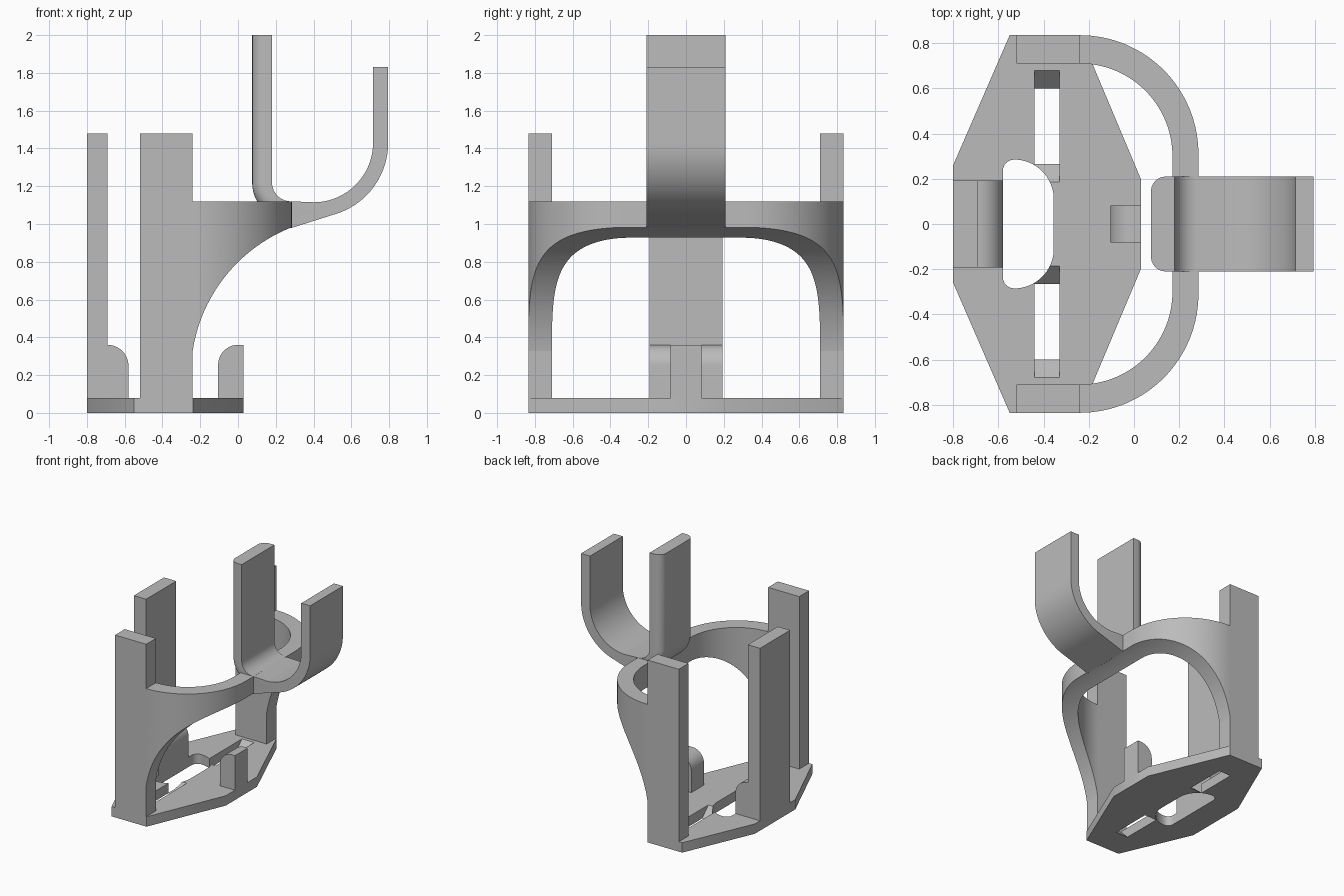
import bpy, bmesh
from math import cos, sin, radians, hypot

cube = bpy.data.objects.get("Cube")
if cube:
    bpy.data.objects.remove(cube, do_unlink=True)

GREY = (0.5, 0.5, 0.5, 1)
mat = bpy.data.materials.new("light grey")
mat.use_nodes = True
mat.diffuse_color = GREY
mat.node_tree.nodes["Principled BSDF"].inputs["Base Color"].default_value = GREY


def arc(cx, cy, r, a0, a1, n=16):
    angles = [radians(a0 + (a1 - a0) * i / n) for i in range(n + 1)]
    return [(cx + r * cos(a), cy + r * sin(a)) for a in angles]


def mirrored(points):
    """Close a half outline by reflecting it in its second coordinate."""
    return points + [(x, -y) for x, y in reversed(points)]


def prism(name, outline, lo, hi, axis):
    """Extrude an outline along x, y or z; outline uses the other two axes."""
    place = {"x": lambda a, b, h: (h, a, b),
             "y": lambda a, b, h: (a, h, b),
             "z": lambda a, b, h: (a, b, h)}[axis]
    bm = bmesh.new()
    face = bm.faces.new([bm.verts.new(place(a, b, lo)) for a, b in outline])
    grown = bmesh.ops.extrude_face_region(bm, geom=[face])["geom"]
    shift = place(0, 0, hi - lo)
    bmesh.ops.translate(bm, vec=shift, verts=[v for v in grown if isinstance(v, bmesh.types.BMVert)])
    bmesh.ops.recalc_face_normals(bm, faces=bm.faces)
    mesh = bpy.data.meshes.new(name)
    bm.to_mesh(mesh)
    bm.free()
    mesh.materials.append(mat)
    obj = bpy.data.objects.new(name, mesh)
    bpy.context.collection.objects.link(obj)
    return obj


def cut(obj, cutters):
    for cutter in cutters:
        mod = obj.modifiers.new("cut", "BOOLEAN")
        mod.operation = "DIFFERENCE"
        mod.solver = "EXACT"
        mod.object = cutter
    bpy.context.view_layer.update()
    result = obj.evaluated_get(bpy.context.evaluated_depsgraph_get())
    mesh = bpy.data.meshes.new_from_object(result)
    obj.modifiers.clear()
    obj.data = mesh
    for cutter in cutters:
        bpy.data.objects.remove(cutter, do_unlink=True)


def smooth(obj):
    obj.data.shade_smooth()
    obj.data.set_sharp_from_angle(angle=radians(30))


# Base plate with a central opening and two slots with sloping ends
base = prism("base_plate", mirrored([(-0.8, 0.26), (-0.55, 0.835), (-0.237, 0.835), (0.03, 0.2)]),
             0, 0.08, "z")
opening = prism("opening_cutter", mirrored(arc(-0.53, 0.235, 0.05, 180, 90, 6)
                                           + arc(-0.53, 0.11, 0.175, 90, 0)[1:]), -0.1, 0.2, "z")
slots = []
for s in (-1, 1):
    slot = [(0.275 * s, -0.01), (0.59 * s, -0.01), (0.69 * s, 0.09), (0.175 * s, 0.09)]
    slots.append(prism("slot_cutter", slot, -0.44, -0.33, "x"))
cut(base, [opening] + slots)
smooth(base)

# Side posts
for side, s in (("left", 1), ("right", -1)):
    lo, hi = sorted((0.71 * s, 0.835 * s))
    prism(side + "_post", [(-0.52, 0), (-0.24, 0), (-0.24, 1.48), (-0.52, 1.48)], lo, hi, "y")

# Rounded wall joining the posts, arched underneath
outer = [(-0.3, 0.835)] + arc(-0.24, 0.31, 0.525, 90, 0, 32)
inner = [(-0.3, 0.71)] + arc(-0.24, 0.3, 0.41, 90, 0, 32)
wall_outline = mirrored(outer) + list(reversed(mirrored(inner)))
wall = prism("curved_wall", wall_outline, 0, 1.12, "z")
arch = [(-0.35, -0.1), (-0.35, 0.2)] + arc(0.59, 0.2, 0.84, 180, 90, 48) + [(0.59, -0.1)]
cut(wall, [prism("arch_cutter", arch, -1, 1, "y")])
smooth(wall)

# Back plate with a rounded foot block
back = prism("back_plate", [(-0.8, 0.02), (-0.58, 0.02)] + arc(-0.69, 0.25, 0.11, 0, 90)
             + [(-0.69, 1.48), (-0.8, 1.48)], -0.193, 0.193, "y")
smooth(back)

# Small front peg
peg = prism("front_peg", [(0.03, 0.02), (0.03, 0.36)] + arc(0.0, 0.255, 0.105, 90, 180)
            + [(-0.105, 0.02)], -0.082, 0.082, "y")
smooth(peg)

# Hook: tall plate bending into a shorter upturned lip
hook = prism("hook", [(0.075, 2)] + arc(0.28, 1.22, 0.205, 180, 250) + [(0.28, 0.978)]
             + arc(0.4, 1.43, 0.395, -75, 0, 24) + [(0.795, 1.83), (0.715, 1.83)]
             + arc(0.4, 1.43, 0.315, 0, -90, 24) + arc(0.28, 1.22, 0.1, 270, 180) + [(0.18, 2)],
             -0.21, 0.21, "y")


def on_rear(v):
    x, _, z = v.co
    return x < 0.076 or (z < 1.22 and 0.19 < hypot(x - 0.28, z - 1.22) < 0.21)


# Round the rear edges of the hook
bm = bmesh.new()
bm.from_mesh(hook.data)
edges = [e for e in bm.edges
         if abs(e.verts[0].co.y - e.verts[1].co.y) < 0.01 and all(on_rear(v) for v in e.verts)]
bmesh.ops.bevel(bm, geom=edges, offset=0.065, segments=6, profile=0.5, affect="EDGES")
bm.to_mesh(hook.data)
bm.free()
smooth(hook)
